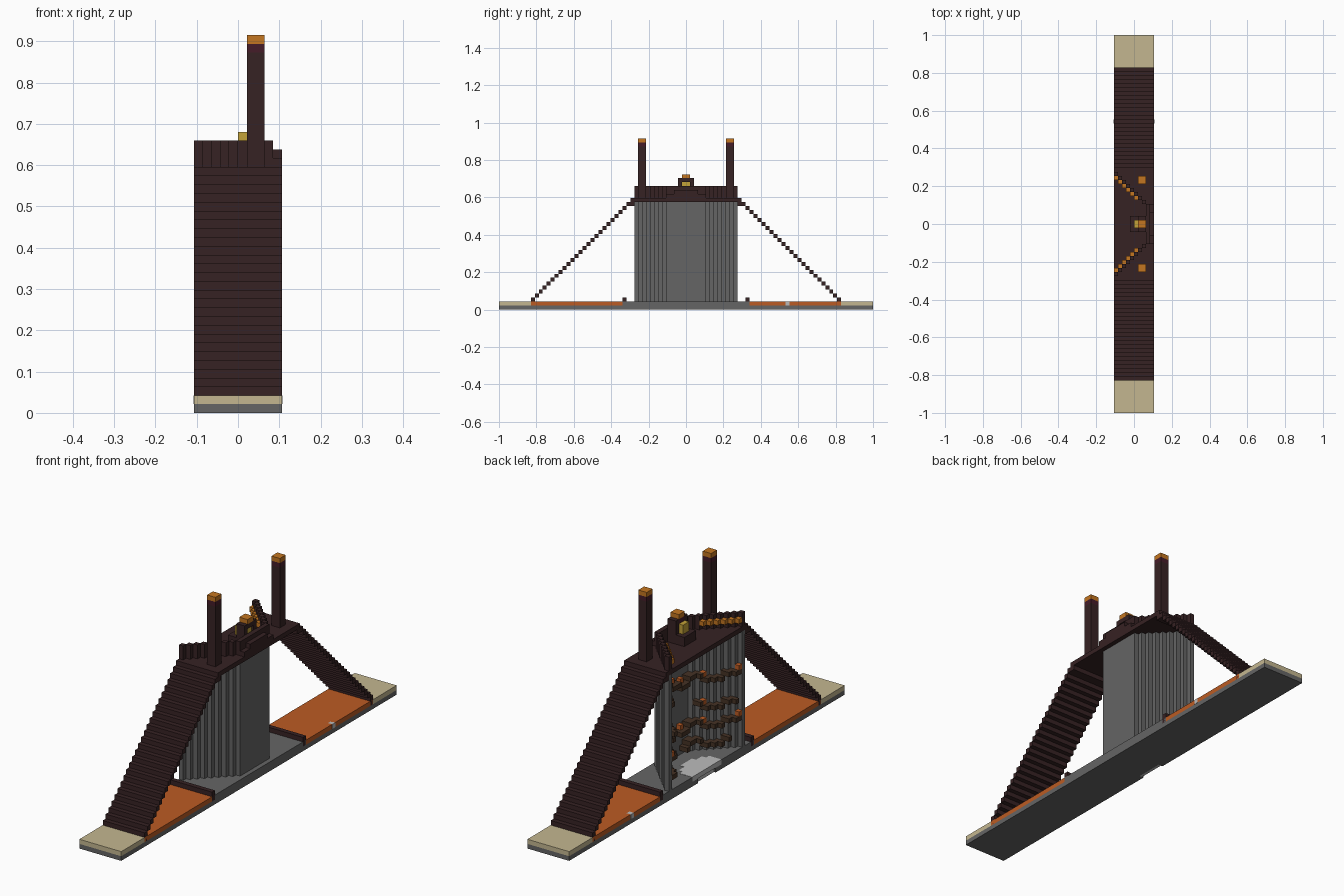
import bpy, bmesh
from mathutils import Matrix, Vector

cube = bpy.data.objects.get("Cube")
if cube:
    bpy.data.objects.remove(cube)

U = 2 / 94  # size of one building block


def material(name, r, g, b):
    m = bpy.data.materials.new(name)
    m.use_nodes = True
    m.diffuse_color = (r, g, b, 1)
    m.node_tree.nodes["Principled BSDF"].inputs["Base Color"].default_value = (r, g, b, 1)
    return m


stone = material("grey stone", .13, .13, .13)
sand = material("sand", .55, .47, .28)
brick = material("dark brick", .037, .016, .017)
lava = material("lava orange", .5, .105, .017)
amber = material("amber", .55, .18, .015)
crimson = material("crimson", .06, .012, .022)
gold = material("gold", .55, .36, .04)
pale = material("pale grey", .5, .5, .5)
wood = material("brown wood", .06, .032, .018)


def build(name, mat, boxes):
    """One object from boxes, each (x0, x1, y0, y1, z0, z1) in blocks."""
    bm = bmesh.new()
    for x0, x1, y0, y1, z0, z1 in boxes:
        size = Vector((x1 - x0, y1 - y0, z1 - z0)) * U
        mid = Vector((x0 + x1, y0 + y1, z0 + z1)) * U / 2
        bmesh.ops.create_cube(bm, size=1, matrix=Matrix.Translation(mid) @ Matrix.Diagonal(size).to_4x4())
    mesh = bpy.data.meshes.new(name)
    bm.to_mesh(mesh)
    bm.free()
    mesh.materials.append(mat)
    obj = bpy.data.objects.new(name, mesh)
    bpy.context.collection.objects.link(obj)
    return obj


def both(boxes):
    """Repeat boxes mirrored front to back."""
    return boxes + [(a, b, -d, -c, e, f) for a, b, c, d, e, f in boxes]


def wall_x(a):
    """Column position of the bowed wall, a blocks from the middle."""
    return min(3, 7 - a)


span = range(13)

# Ground
build("base", stone, [(-4, 5, -47, 47, 0, 1), (-5, -4, -47, -3, 0, 1), (-5, -4, 3, 47, 0, 1)])
build("inner_floor", stone, both([(-5, 5, 5, 16, 1, 2), (0, 5, 0, 5, 1, 2)]))
build("sand_ends", sand, both([(-5, 5, 39, 47, 1, 2)]))
build("lava_pools", lava, both([(-5, 5, 16, 39, 1, 2)]))
build("lava_curbs", brick, both([(-5, 5, 15, 16, 1, 3)]))
build("pale_blocks", pale, [(4, 5.05, 25, 26, 1, 2), (-5.05, -4, 25, 26, 1, 2)])

# Pool in front of the wall hollow, with its spillway
build("pool", pale, both([(-5, 0 - a // 2, a, a + 1, 1, 2.05) for a in range(5)]
                         + [(-4.6, -4, 0, 3, 0, 1)]))
build("pool_fill", stone, both([(-(a // 2), 0, a, a + 1, 1, 2) for a in range(2, 5)]))

# Bowed wall of columns
build("wall", stone, both([(wall_x(a), wall_x(a) + 1, a, a + 1, 2, 27) for a in span]))

# Stairs
build("stairs", brick, both([(-5, 5, k, k + 1, 40 - k, 41 - k) for k in range(13, 39)]
                            + [(-5, 5, 13, 14, 26, 27), (-5, 5, 38, 39, 1, 2)]))

# Deck with stepped parapet
build("deck", brick, [(-5, 5, -13, 13, 27, 28)])
build("parapet", brick, both([(wall_x(a), wall_x(a) + 1, a, a + 1, 28, 31) for a in span]))
build("parapet_steps", brick, both([(4, 5, 0, 5, 28, 29), (4, 5, 0, 3, 29, 30)]))
build("parapet_trim", amber, both([(6 - a, 7 - a, a, a + 1, 29, 30) for a in range(6, 12)]))

# Towers with glowing caps
build("towers", brick, both([(1, 3, 10, 12, 28, 41)]))
build("tower_bands", crimson, both([(1, 3, 10, 12, 41, 42)]))
build("tower_caps", amber, both([(1, 3, 10, 12, 42, 43)]))

# Seat and seated figure
build("seat", brick, both([(-1, 3, 0, 2, 28, 30), (1, 3, 1, 2, 30, 33), (2, 3, 0, 1, 32, 33)]))
build("figure_body", gold, [(0, 2.5, -1, 1, 30, 32)])
build("figure_chest", crimson, [(1, 2, -1, 1, 32, 33)])
build("figure_head", amber, [(1, 3, -1, 1, 33, 34)])

# Ledges and lanterns inside the hollow: height, side, first and last column
ledges, lanterns = [], []
for z, side, first, last in ((17, -1, 0, 12), (11, -1, 5, 11), (7, -1, 0, 12), (3, -1, 2, 10),
                             (18, 1, 0, 9), (12, 1, 4, 11), (7, 1, 2, 12), (3, 1, 5, 12)):
    for a in range(first, last):
        x = wall_x(a)
        y = a if side > 0 else -a - 1
        h = z + (a // 3) % 2
        ledges.append((max(-5, x - 2), x, y, y + 1, h, h + 1))
        if a % 5 == 1 and z > 3:
            lanterns.append((max(-5, x - 1), x, y, y + 1, h + 1, h + 2))
build("ledges", wood, ledges)
build("lanterns", lava, lanterns)
